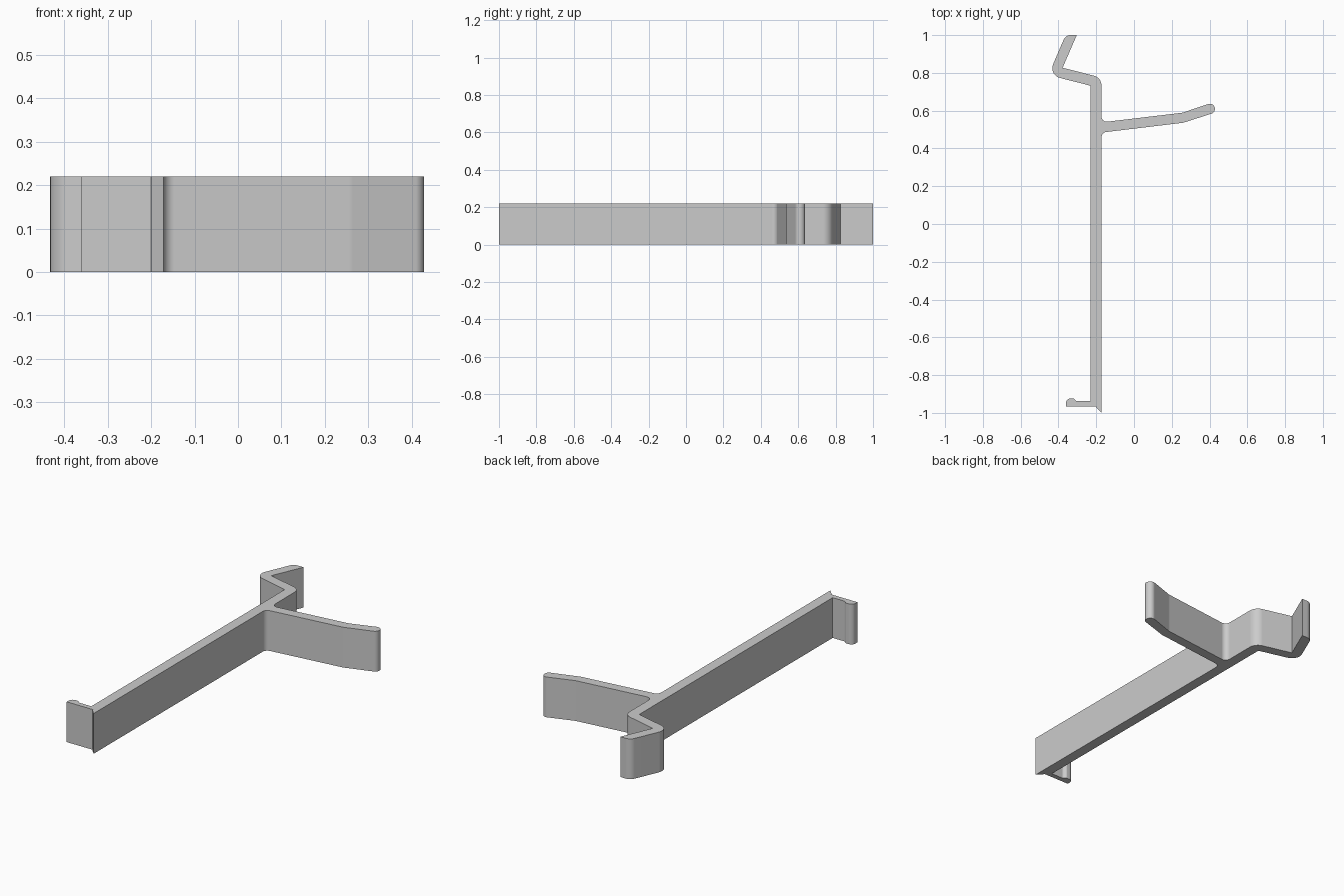
import bpy, bmesh
from math import sin, sqrt
from mathutils import Vector

if "Cube" in bpy.data.objects:
    bpy.data.objects.remove(bpy.data.objects["Cube"])

HEIGHT = 0.22

# Outline of the clip seen from above: x, y, corner radius
OUTLINE = [
    # foot tip and outer side of the spine
    (-0.2, -0.972, 0), (-0.172, -1, 0), (-0.172, 0.484, 0.028),
    # side arm with a bent, rounded end
    (0.26, 0.536, 0.05), (0.435, 0.592, 0.0265), (0.419, 0.644, 0.0265),
    (0.256, 0.589, 0.05), (-0.172, 0.538, 0.028),
    # upper hook
    (-0.172, 0.775, 0.055), (-0.378, 0.827, 0), (-0.303, 1, 0),
    (-0.362, 1, 0.04), (-0.453, 0.789, 0.053), (-0.23, 0.732, 0),
    # inner side of the spine and lower catch
    (-0.23, -0.938, 0), (-0.304, -0.938, 0.012), (-0.318, -0.924, 0.01),
    (-0.36, -0.924, 0.024), (-0.36, -0.965, 0), (-0.2, -0.965, 0),
]


def rounded(points, steps=8):
    """Replace each corner that has a radius by a true arc."""
    result = []
    for i, (x, y, r) in enumerate(points):
        p = Vector((x, y))
        if not r:
            result.append(p)
            continue
        a = (Vector(points[i - 1][:2]) - p).normalized()
        b = (Vector(points[(i + 1) % len(points)][:2]) - p).normalized()
        mid = (a + b).normalized()
        cos_half = a.dot(mid)
        sin_half = sqrt(1 - cos_half ** 2)
        centre = p + mid * (r / sin_half)
        tangent = r * cos_half / sin_half
        start, end = p + a * tangent - centre, p + b * tangent - centre
        sweep = start.angle(end)
        for k in range(steps + 1):
            t = k / steps
            spoke = start * sin((1 - t) * sweep) + end * sin(t * sweep)
            result.append(centre + spoke / sin(sweep))
    return result


# Extrude the outline upwards
bm = bmesh.new()
base = bm.faces.new([bm.verts.new((p.x, p.y, 0)) for p in rounded(OUTLINE)])
top = bmesh.ops.extrude_face_region(bm, geom=[base], use_keep_orig=True)
bmesh.ops.translate(bm, vec=(0, 0, HEIGHT),
                    verts=[g for g in top["geom"] if isinstance(g, bmesh.types.BMVert)])
bmesh.ops.recalc_face_normals(bm, faces=bm.faces)
mesh = bpy.data.meshes.new("clip_bracket")
bm.to_mesh(mesh)
bm.free()

bracket = bpy.data.objects.new("clip_bracket", mesh)
bpy.context.collection.objects.link(bracket)

# Plain grey plastic
grey = bpy.data.materials.new("plain_grey")
grey.use_nodes = True
colour = (0.6, 0.6, 0.6, 1)
grey.diffuse_color = colour
grey.node_tree.nodes["Principled BSDF"].inputs["Base Color"].default_value = colour
mesh.materials.append(grey)

# Smooth arcs, crisp edges, flat long walls
bpy.ops.object.select_all(action="DESELECT")
bracket.select_set(True)
bpy.context.view_layer.objects.active = bracket
bpy.ops.object.shade_smooth_by_angle()
weighted = bracket.modifiers.new("flat_walls", "WEIGHTED_NORMAL")
weighted.keep_sharp = True
